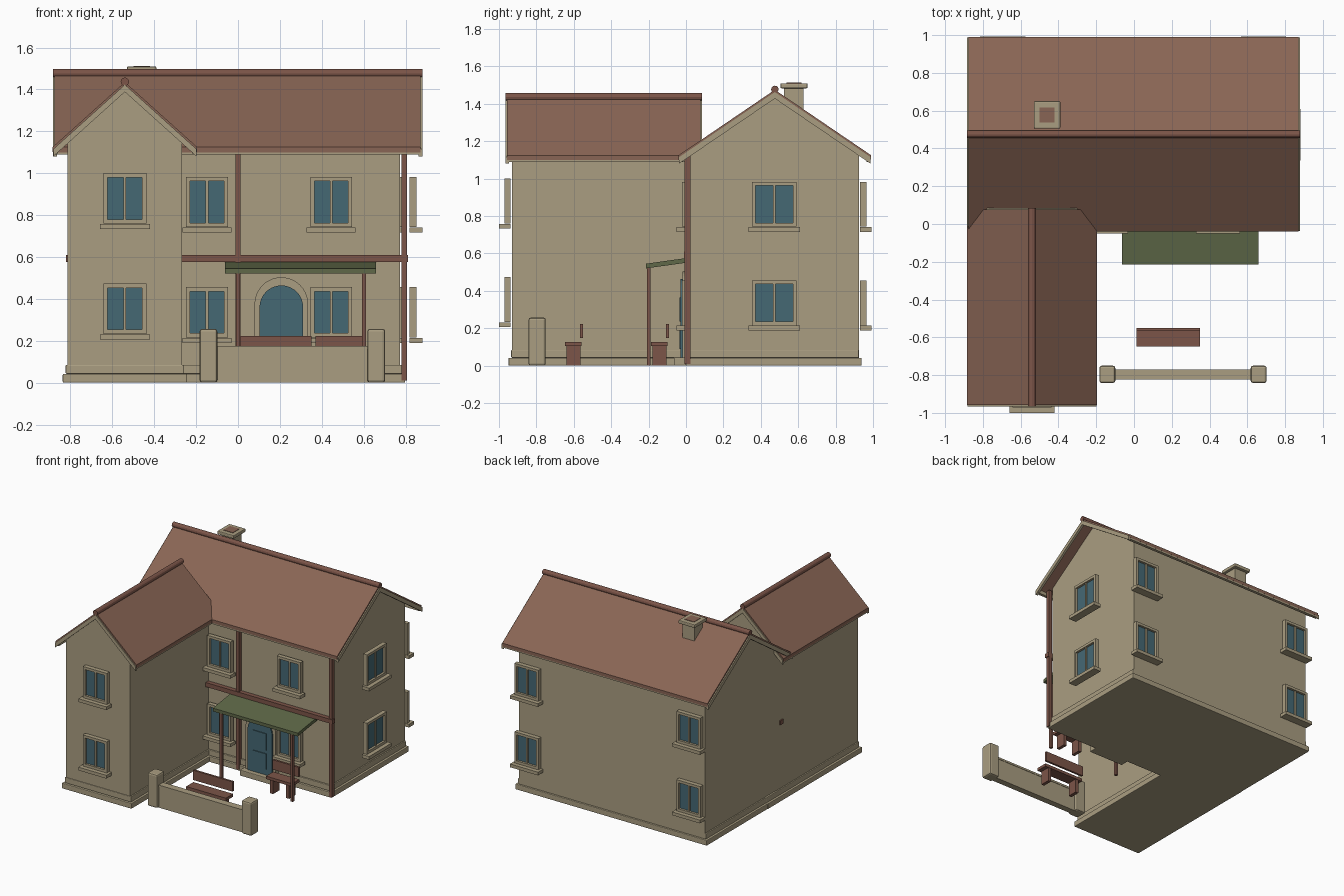
import bpy, bmesh, math
from mathutils import Matrix, Vector

if "Cube" in bpy.data.objects:
    bpy.data.objects.remove(bpy.data.objects["Cube"])


def material(name, r, g, b):
    m = bpy.data.materials.new(name)
    m.use_nodes = True
    m.diffuse_color = (r, g, b, 1)
    m.node_tree.nodes["Principled BSDF"].inputs["Base Color"].default_value = (r, g, b, 1)
    return m


STONE = material("beige stone", 0.40, 0.34, 0.22)
ROOF = material("brown roof", 0.25, 0.13, 0.09)
WOOD = material("red brown wood", 0.20, 0.09, 0.065)
BLUE = material("blue glass and door", 0.06, 0.14, 0.175)
GREEN = material("green awning", 0.115, 0.14, 0.065)


def finish(name, bm, *mats):
    bmesh.ops.recalc_face_normals(bm, faces=bm.faces)
    mesh = bpy.data.meshes.new(name)
    bm.to_mesh(mesh)
    bm.free()
    for m in mats:
        mesh.materials.append(m)
    ob = bpy.data.objects.new(name, mesh)
    bpy.context.collection.objects.link(ob)
    return ob


def add_box(bm, x, y, z, index=0):
    size = Vector((x[1] - x[0], y[1] - y[0], z[1] - z[0]))
    mid = Vector((sum(x), sum(y), sum(z))) / 2
    made = bmesh.ops.create_cube(bm, size=1, matrix=Matrix.Translation(mid) @ Matrix.Diagonal((*size, 1)))
    for f in {f for v in made["verts"] for f in v.link_faces}:
        f.material_index = index


def box(name, x, y, z, mat, bevel=0):
    bm = bmesh.new()
    add_box(bm, x, y, z)
    ob = finish(name, bm, mat)
    if bevel:
        mod = ob.modifiers.new("Soft edges", "BEVEL")
        mod.width, mod.segments = bevel, 2
    return ob


def prism(name, points, axis, start, end, mat):
    """Extrude a (horizontal, z) outline along the x or y axis."""
    bm = bmesh.new()
    place = (lambda p: (start, p[0], p[1])) if axis == "x" else (lambda p: (p[0], start, p[1]))
    face = bm.faces.new([bm.verts.new(place(p)) for p in points])
    out = bmesh.ops.extrude_face_region(bm, geom=[face])
    move = Vector((end - start, 0, 0)) if axis == "x" else Vector((0, end - start, 0))
    bmesh.ops.translate(bm, vec=move, verts=[v for v in out["geom"] if isinstance(v, bmesh.types.BMVert)])
    return finish(name, bm, mat)


def chevron(mid, half, ridge, eave, thick):
    top = [(mid - half, eave), (mid, ridge), (mid + half, eave)]
    return top + [(p, z - thick) for p, z in reversed(top)]


def rod(name, a, b, radius, mat):
    bm = bmesh.new()
    a, b = Vector(a), Vector(b)
    turn = (b - a).to_track_quat("Z", "Y").to_matrix().to_4x4()
    bmesh.ops.create_cone(bm, cap_ends=True, segments=12, radius1=radius, radius2=radius,
                          depth=(b - a).length, matrix=Matrix.Translation((a + b) / 2) @ turn)
    return finish(name, bm, mat)


def house_part(label, axis, mid, half, ridge, eave, wall, span, roof_span):
    """Gabled walls with roof, verge boards, eave boards and a round ridge cap."""
    slope = (ridge - eave) / half
    shoulder = ridge - slope * wall - 0.02
    prism(label + "_walls", [(mid - wall, 0.01), (mid + wall, 0.01), (mid + wall, shoulder),
                             (mid, ridge - 0.02), (mid - wall, shoulder)], axis, *span, STONE)
    a, b = roof_span
    prism(label + "_roof", chevron(mid, half, ridge, eave, 0.025), axis, a + 0.008, b - 0.008, ROOF)
    for i, (s, e) in enumerate(((a, a + 0.018), (b - 0.018, b))):
        prism(f"{label}_verge_board_{i}", chevron(mid, half - 0.003, ridge - 0.012, eave - 0.01, 0.035),
              axis, s, e, STONE)
    for side in (-1, 1):
        edge = sorted((mid + side * (half - 0.003), mid + side * (half - 0.025)))
        outline = [(edge[0], eave - 0.035), (edge[1], eave - 0.035), (edge[1], eave - 0.004), (edge[0], eave - 0.004)]
        prism(f"{label}_eave_board_{side}", outline, axis, a + 0.01, b - 0.01, STONE)
    ends = [(p, mid, ridge + 0.002) if axis == "x" else (mid, p, ridge + 0.002) for p in (a, b)]
    rod(label + "_ridge_cap", *ends, 0.02, WOOD)


house_part("main", "x", 0.475, 0.515, 1.475, 1.125, 0.45, (-0.81, 0.774), (-0.883, 0.88))
house_part("wing", "y", -0.54, 0.345, 1.435, 1.125, 0.273, (-0.93, 0.07), (-0.965, 0.085))

# Stepped plinth around both blocks
for i, (grow, z) in enumerate(((0.024, (0, 0.042)), (0.01, (0.042, 0.085)))):
    box(f"main_plinth_{i}", (-0.81 - grow, 0.774 + grow), (0.022 - grow, 0.915 + grow), z, STONE, 0.005)
    box(f"wing_plinth_{i}", (-0.813 - grow, -0.267 + grow), (-0.925 - grow, 0.2), z, STONE, 0.005)


def window(x, y, z, turn, width):
    """Frame, mullion, glass and sill; local -y faces outward, z is the frame bottom."""
    h, w, bar, height = width / 2, width, 0.02, 0.24
    bm = bmesh.new()
    deep = (-0.033, 0)
    for s in (-h, h - bar):
        add_box(bm, (s, s + bar), deep, (0, height))
    for s in (0, height - bar):
        add_box(bm, (bar - h, h - bar), deep, (s, s + bar))
    add_box(bm, (-0.006, 0.006), (-0.026, 0), (bar, height - bar))
    add_box(bm, (bar - h, h - bar), (-0.016, 0), (bar, height - bar), 1)
    add_box(bm, (-h - 0.017, h + 0.017), (-0.062, 0), (-0.027, -0.002))
    ob = finish("window", bm, STONE, BLUE)
    ob.location = (x, y, z)
    ob.rotation_euler.z = math.radians(turn)


for z in (0.216, 0.743):
    for x in (-0.148, 0.445):
        window(x, 0.012, z, 0, 0.2)
    window(-0.54, -0.938, z + 0.017, 0, 0.205)
    window(0.82, 0.472, z, 90, 0.24)
    for x in (-0.695, 0.685):
        window(x, 0.931, z, 180, 0.205)


# Arched doorway
def arch(mid, radius, bottom, spring):
    arc = [(mid + radius * math.cos(math.pi * i / 20), spring + radius * math.sin(math.pi * i / 20))
           for i in range(21)]
    return [(mid - radius, bottom), (mid + radius, bottom)] + arc


prism("door_surround", arch(0.207, 0.128, 0.045, 0.375), "y", -0.02, 0.04, STONE)
prism("door", arch(0.207, 0.104, 0.045, 0.36), "y", -0.03, 0.0, BLUE)
for z in ((0.09, 0.21), (0.235, 0.365)):
    box("door_panel", (0.15, 0.264), (-0.036, -0.028), z, BLUE)
box("door_step", (0.06, 0.355), (-0.065, 0.02), (0, 0.045), STONE, 0.005)

# Timber posts and cross beam on the facade
box("facade_beam", (-0.822, 0.812), (-0.012, 0.022), (0.577, 0.61), WOOD)
for x in (0, 0.793):
    box("facade_post", (x - 0.013, x + 0.013), (-0.007, 0.024), (0.01, 1.12), WOOD)

# Sloping awning on two posts
prism("awning", [(-0.215, 0.52), (0.02, 0.553), (0.02, 0.578), (-0.215, 0.545)], "x", -0.063, 0.66, GREEN)
for x in (0, 0.602):
    box("awning_post", (x - 0.01, x + 0.01), (-0.209, -0.189), (0, 0.53), WOOD)

# Chimney
box("chimney_stack", (-0.51, -0.41), (0.525, 0.627), (1.3, 1.49), STONE)
box("chimney_cap", (-0.53, -0.39), (0.505, 0.65), (1.483, 1.51), STONE, 0.006)
box("chimney_pot_opening", (-0.5, -0.42), (0.537, 0.617), (1.506, 1.513), ROOF)

# Garden wall
box("garden_wall", (-0.12, 0.64), (-0.82, -0.772), (0, 0.165), STONE)
box("garden_wall_coping", (-0.11, 0.63), (-0.823, -0.769), (0.16, 0.175), STONE)
for x in (-0.141, 0.66):
    box("garden_pillar", (x - 0.042, x + 0.042), (-0.842, -0.75), (0, 0.257), STONE, 0.012)


# Benches
def bench(x0, x1, y):
    box("bench_seat", (x0, x1), (y - 0.088, y), (0.105, 0.127), WOOD)
    box("bench_back", (x0, x1), (y - 0.007, y + 0.009), (0.147, 0.222), WOOD)
    for x in (x0 + 0.03, x1 - 0.055):
        box("bench_leg", (x, x + 0.025), (y - 0.08, y - 0.004), (0, 0.107), WOOD)


bench(0.012, 0.35, -0.56)
bench(0.37, 0.592, -0.1)
